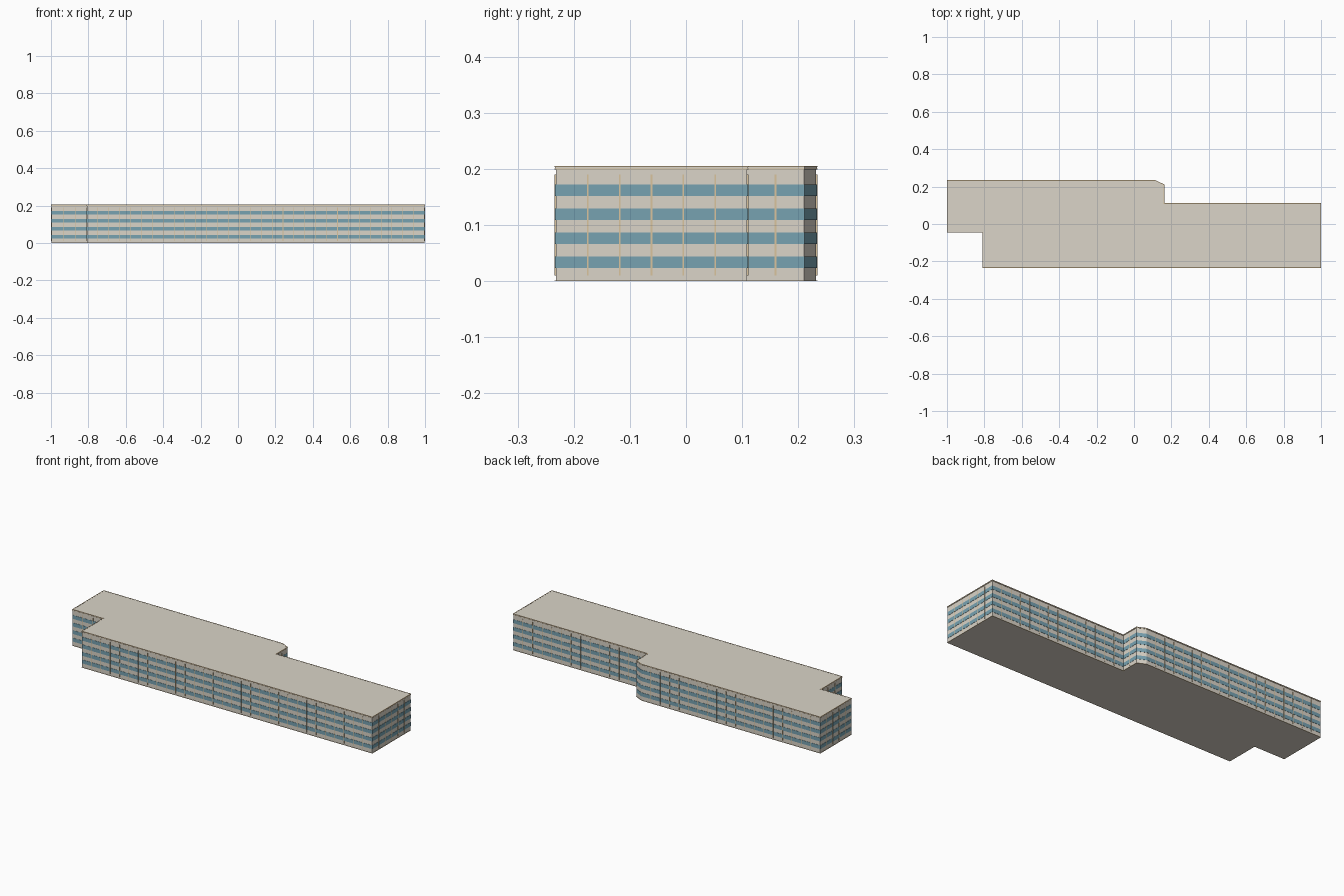
import bpy, bmesh, math
from mathutils import Vector

if "Cube" in bpy.data.objects:
    bpy.data.objects.remove(bpy.data.objects["Cube"])

# Building outline, counter-clockwise from the front left corner
OUTLINE = [Vector(p) for p in [
    (-0.808, -0.232), (0.998, -0.232), (0.998, 0.109), (0.160, 0.109),
    (0.160, 0.210), (0.115, 0.232), (-0.998, 0.232), (-0.998, -0.044),
    (-0.808, -0.044)]]
BANDS = [0.024, 0.0667, 0.1093, 0.152]   # bottom of each window band
BAND_H = 0.0205
BAY = 0.058                               # window spacing


def material(name, rgb):
    m = bpy.data.materials.new(name)
    m.diffuse_color = (*[c ** 2.2 for c in rgb], 1)
    m.use_nodes = True
    m.node_tree.nodes["Principled BSDF"].inputs["Base Color"].default_value = m.diffuse_color
    return m


WALL = material("warm_grey_wall", (0.853, 0.828, 0.78))
GLASS = material("blue_grey_glass", (0.465, 0.63, 0.69))
TAN = material("tan_frame", (0.85, 0.76, 0.61))


def make_object(name, bm, mat):
    bmesh.ops.recalc_face_normals(bm, faces=bm.faces)
    mesh = bpy.data.meshes.new(name)
    bm.to_mesh(mesh)
    bm.free()
    mesh.materials.append(mat)
    ob = bpy.data.objects.new(name, mesh)
    bpy.context.collection.objects.link(ob)


def outward(a, b):
    d = (b - a).normalized()
    return Vector((d.y, -d.x))


def offset(dist):
    """Outline pushed outward with mitred corners."""
    pts, n = [], len(OUTLINE)
    for i, p in enumerate(OUTLINE):
        n1 = outward(OUTLINE[i - 1], p)
        n2 = outward(p, OUTLINE[(i + 1) % n])
        pts.append(p + (n1 + n2) * dist / (1 + n1.dot(n2)))
    return pts


def add_slab(bm, dist, z0, z1):
    """Solid block with the shape of the outline."""
    pts = offset(dist)
    low, high = ([bm.verts.new((p.x, p.y, z)) for p in pts] for z in (z0, z1))
    bm.faces.new(low[::-1])
    bm.faces.new(high)
    for i in range(len(pts)):
        j = (i + 1) % len(pts)
        bm.faces.new((low[i], low[j], high[j], high[i]))


def add_ring(bm, inner, outer, z0, z1):
    """Closed band running round the outline."""
    loops = [[bm.verts.new((p.x, p.y, z)) for p in offset(d)]
             for d, z in ((outer, z0), (outer, z1), (inner, z1), (inner, z0))]
    n = len(OUTLINE)
    for k in range(4):
        a, b = loops[k], loops[(k + 1) % 4]
        for i in range(n):
            j = (i + 1) % n
            bm.faces.new((a[i], a[j], b[j], b[i]))


def add_post(bm, pos, d, width, depth, z0, z1):
    """Thin upright strip standing on a wall."""
    nrm = Vector((d.y, -d.x))
    verts = []
    for z in (z0, z1):
        for s, t in ((-1, -1), (1, -1), (1, 1), (-1, 1)):
            q = pos + d * s * width / 2 + nrm * t * depth
            verts.append(bm.verts.new((q.x, q.y, z)))
    for f in ((0, 1, 2, 3), (4, 5, 6, 7), (0, 1, 5, 4),
              (1, 2, 6, 5), (2, 3, 7, 6), (3, 0, 4, 7)):
        bm.faces.new([verts[i] for i in f])


# Main block and roof slab
bm = bmesh.new()
add_slab(bm, 0, 0, 0.2)
make_object("building_body", bm, WALL)
bm = bmesh.new()
add_slab(bm, 0.0012, 0.2, 0.2045)
make_object("roof_slab", bm, WALL)

# Window bands
bm = bmesh.new()
for z in BANDS:
    add_ring(bm, -0.002, 0.0012, z, z + BAND_H)
make_object("window_bands", bm, GLASS)

# Tan edge lines at the ground and round the roof
bm = bmesh.new()
for z0, z1 in ((0, 0.0015), (0.1993, 0.2008), (0.2035, 0.2052)):
    add_ring(bm, -0.002, 0.002, z0, z1)
make_object("edge_trim", bm, TAN)

# Tall mullions between the window bays
bm = bmesh.new()
for i, a in enumerate(OUTLINE):
    b = OUTLINE[(i + 1) % len(OUTLINE)]
    d = (b - a).normalized()
    bays = max(1, round((b - a).length / BAY))
    for k in range(1, bays):
        add_post(bm, a.lerp(b, k / bays), d, 0.0028, 0.002, 0.01, 0.19)
make_object("mullions", bm, TAN)
